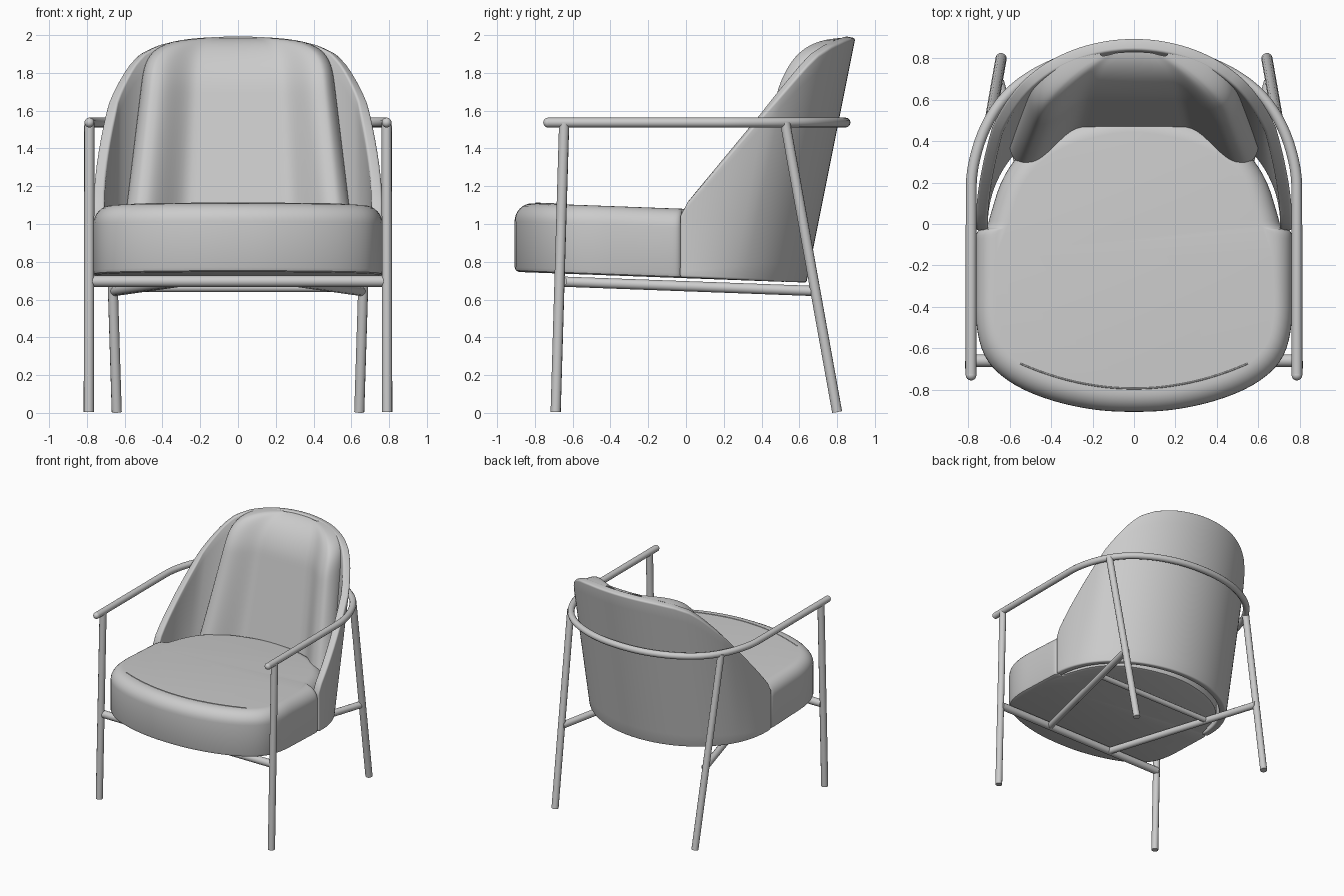
import bpy, bmesh, math
from mathutils import Vector

if "Cube" in bpy.data.objects:
    bpy.data.objects.remove(bpy.data.objects["Cube"], do_unlink=True)

GREY = bpy.data.materials.new("plain grey")
GREY.use_nodes = True
GREY.diffuse_color = (0.6, 0.6, 0.6, 1)
GREY.node_tree.nodes["Principled BSDF"].inputs["Base Color"].default_value = (0.6, 0.6, 0.6, 1)


def clamp(t):
    return max(0.0, min(1.0, t))


def smoothstep(a, b, t):
    t = clamp((t - a) / (b - a))
    return t * t * (3 - 2 * t)


def interp(table, t):
    for (a, va), (b, vb) in zip(table, table[1:]):
        if t <= b:
            return va + (vb - va) * clamp((t - a) / (b - a))
    return table[-1][1]


def chaikin(pts, closed, rounds=3):
    """Cut corners to turn a coarse outline into a smooth one."""
    pts = [Vector(p) for p in pts]
    for _ in range(rounds):
        pairs = list(zip(pts, pts[1:] + pts[:1])) if closed else list(zip(pts, pts[1:]))
        new = [q for a, b in pairs for q in (a.lerp(b, 0.25), a.lerp(b, 0.75))]
        pts = new if closed else [pts[0]] + new + [pts[-1]]
    return pts


def mirrored(half):
    """Complete a +x half outline, listed front to back, with its -x half."""
    return half + [(-p[0],) + tuple(p[1:]) for p in reversed(half) if p[0] > 0]


def select(obj):
    bpy.ops.object.select_all(action="DESELECT")
    obj.select_set(True)
    bpy.context.view_layer.objects.active = obj


def finish(obj, angle=40):
    select(obj)
    obj.data.materials.clear()
    obj.data.materials.append(GREY)
    bpy.ops.object.shade_smooth_by_angle(angle=math.radians(angle))
    return obj


def loft(name, rows, closed=False, caps=False, angle=40):
    """Skin a list of equally long point rows."""
    bm = bmesh.new()
    grid = [[bm.verts.new(p) for p in row] for row in rows]
    n = len(grid[0])
    for a, b in zip(grid, grid[1:]):
        for i in range(n if closed else n - 1):
            j = (i + 1) % n
            bm.faces.new((a[i], a[j], b[j], b[i]))
    if caps:
        bm.faces.new(grid[0][::-1])
        bm.faces.new(grid[-1])
    bmesh.ops.recalc_face_normals(bm, faces=bm.faces)
    mesh = bpy.data.meshes.new(name)
    bm.to_mesh(mesh)
    bm.free()
    obj = bpy.data.objects.new(name, mesh)
    bpy.context.collection.objects.link(obj)
    return finish(obj, angle)


def tube(name, pts, radius=0.027):
    curve = bpy.data.curves.new(name, "CURVE")
    curve.dimensions = "3D"
    curve.bevel_depth = radius
    curve.bevel_resolution = 4
    curve.use_fill_caps = True
    spline = curve.splines.new("POLY")
    spline.points.add(len(pts) - 1)
    for point, p in zip(spline.points, pts):
        point.co = (*p, 1)
    obj = bpy.data.objects.new(name, curve)
    bpy.context.collection.objects.link(obj)
    select(obj)
    bpy.ops.object.convert(target="MESH")
    return finish(bpy.context.view_layer.objects.active)


# Seat cushion: notched outline with a soft top edge, sloping to the back
SLOPE = -0.037
outline = chaikin(mirrored([
    (0, -.91), (.2, -.9), (.42, -.85), (.6, -.77), (.72, -.66), (.765, -.5),
    (.765, -.3), (.765, -.1), (.762, -.03), (.71, -.02), (.695, .04),
    (.64, .22), (.54, .36), (.33, .49), (0, .56)]), True, 2)


def seat_ring(inset, z):
    ring = []
    for p in outline:
        q = p * (1 - inset / p.length)
        ring.append((q.x, q.y, z + SLOPE * q.y))
    return ring


SOFT = 0.1
rings = [seat_ring(.025, .713), seat_ring(.007, .72), seat_ring(0, .738)]
for i in range(9):
    a = math.pi / 2 * i / 8
    rings.append(seat_ring(SOFT * (1 - math.cos(a)), 1.08 - SOFT + SOFT * math.sin(a)))
loft("seat_cushion", rings, closed=True, caps=True)

# Piping along the front of the seat
seam = []
for i in range(25):
    x = -.55 + 1.1 * i / 24
    y = -.795 + .4 * x * x
    seam.append((x, y, 1.08 + SLOPE * y))
tube("seat_seam", seam, .004)

# Wraparound shell: leaning half-oval wall under a sloping rim
RIM = [(-.03, 1.04), (-.015, 1.085), (.02, 1.13), (.5, 1.70), (.62, 1.84),
       (.68, 1.9), (.75, 1.945), (.82, 1.975), (.87, 1.99), (.95, 1.997)]
LEAN = 0.2


def lean(ys, z):
    return ys + LEAN * (z - .7) * clamp((ys + .03) / .3)


columns = []
start = math.asin(-.03 / .61)
for i in range(65):
    t = start + (math.pi - 2 * start) * i / 64
    xs, ys = .735 * math.cos(t), .61 * math.sin(t)
    top = 1.5
    for _ in range(30):
        top = interp(RIM, lean(ys, top))
    base = .716 + SLOPE * ys
    heights = [base + (top - base) * j / 12 for j in range(13)]
    columns.append([(xs, lean(ys, z), z) for z in heights])
shell = loft("back_shell", columns)
wall = shell.modifiers.new("wall", "SOLIDIFY")
wall.thickness = 0.058
wall.offset = 0
edge = shell.modifiers.new("round_edge", "BEVEL")
edge.width = 0.024
edge.segments = 4
edge.limit_method = "ANGLE"
edge.angle_limit = math.radians(50)
for name in ("wall", "round_edge"):
    select(shell)
    bpy.ops.object.modifier_apply(modifier=name)
finish(shell, 45)

# Back cushion: hollow centre, fuller sides, rolled top
rows = []
for j in range(33):
    z = 1.0 + .984 * math.sin(math.pi / 2 * j / 32)
    roll = clamp((z - 1.7) / .285)
    width = (.6 - .12 * (z - 1)) * (1 - roll ** 4) ** .25
    row = []
    for i in range(65):
        u = math.sin(math.pi / 2 * (i / 32 - 1))
        x = u * width
        back = .59 * math.sqrt(1 - (x / .71) ** 2) + LEAN * (z - .7)
        side = smoothstep(.42, .85, abs(u)) * (.17 - .09 * (z - 1.1))
        front = .48 + LEAN * (z - 1.1) - side
        end = clamp((abs(u) - .88) / .12)
        puff = math.sqrt(1 - roll ** 2) * math.sqrt(1 - end ** 2)
        row.append((x, back - (back - front) * puff, z))
    rows.append(row)
loft("back_cushion", rows, angle=60)

# Arm rail: one bent tube around the back, with rounded ends
ARM_Z = 1.537
half = [(.787, -.73), (.787, .1), (.785, .27), (.72, .48), (.6, .65), (.4, .775), (.15, .845)]
tube("arm_rail", chaikin([(x, y, ARM_Z) for x, y in mirrored(half)], False), .026)

# Legs, rail ends and under-seat rails
for s, side in ((1, "left"), (-1, "right")):
    bpy.ops.mesh.primitive_uv_sphere_add(segments=16, ring_count=10, radius=.026,
                                         location=(s * .787, -.73, ARM_Z))
    ball = bpy.context.object
    ball.name = side + "_arm_end"
    finish(ball)
    tube(side + "_front_leg", [(s * .79, -.69, 0.005), (s * .787, -.645, ARM_Z)])
    tube(side + "_back_leg", [(s * .642, .80, 0.005), (s * .69, .525, ARM_Z)])
    tube(side + "_seat_rail", [(s * .655, .69, .645), (s * .3, -.66, .695)])
tube("front_crossbar", [(-.785, -.66, .697), (.785, -.66, .697)], .03)
tube("middle_crossbar", [(-.53, .235, .662), (.53, .235, .662)], .022)
